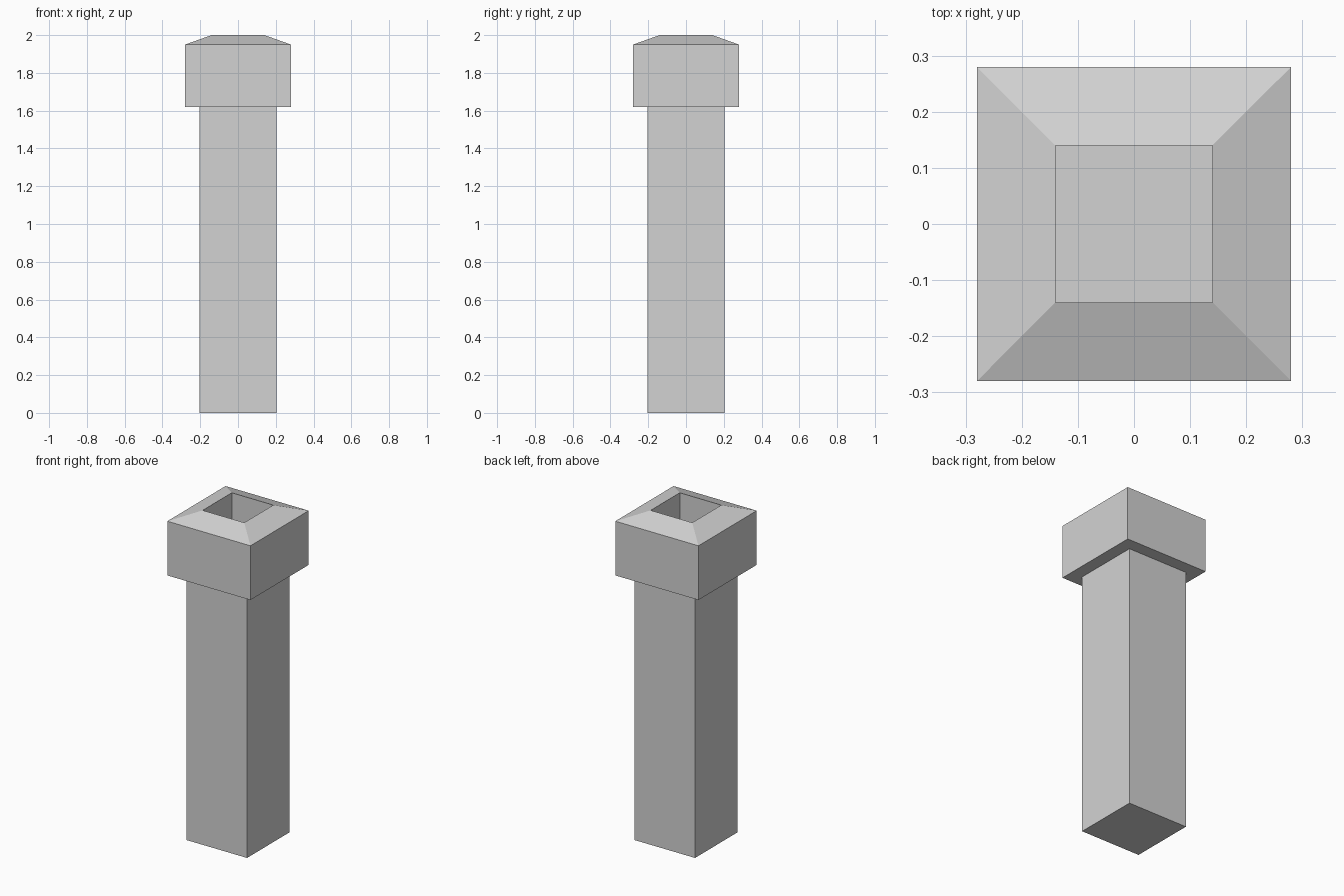
import bpy
import bmesh

cube = bpy.data.objects.get("Cube")
if cube:
    bpy.data.objects.remove(cube, do_unlink=True)

# One plain stone grey
stone = bpy.data.materials.new("light_grey_stone")
stone.use_nodes = True
GREY = (0.65, 0.65, 0.65, 1)
stone.diffuse_color = GREY
stone.node_tree.nodes["Principled BSDF"].inputs["Base Color"].default_value = GREY


def square_loft(name, rings):
    """Skin stacked squares given as (half width, height), closing both ends."""
    bm = bmesh.new()
    corners = ((-1, -1), (1, -1), (1, 1), (-1, 1))
    loops = [[bm.verts.new((x * r, y * r, z)) for x, y in corners] for r, z in rings]
    for low, high in zip(loops, loops[1:]):
        for i in range(4):
            j = (i + 1) % 4
            bm.faces.new((low[i], low[j], high[j], high[i]))
    bm.faces.new(loops[0][::-1])
    bm.faces.new(loops[-1])
    bmesh.ops.recalc_face_normals(bm, faces=bm.faces)
    mesh = bpy.data.meshes.new(name)
    bm.to_mesh(mesh)
    bm.free()
    mesh.materials.append(stone)
    obj = bpy.data.objects.new(name, mesh)
    bpy.context.collection.objects.link(obj)
    return obj


SHAFT, CAP, FLUE = 0.203, 0.28, 0.14
CAP_BASE, CAP_EDGE, TOP = 1.62, 1.95, 2.0

# Shaft, overhanging cap, sloped rim and sunken flue as one continuous skin
square_loft("chimney_stack", [
    (SHAFT, 0), (SHAFT, CAP_BASE),
    (CAP, CAP_BASE), (CAP, CAP_EDGE),
    (FLUE, TOP), (FLUE, CAP_BASE),
])
